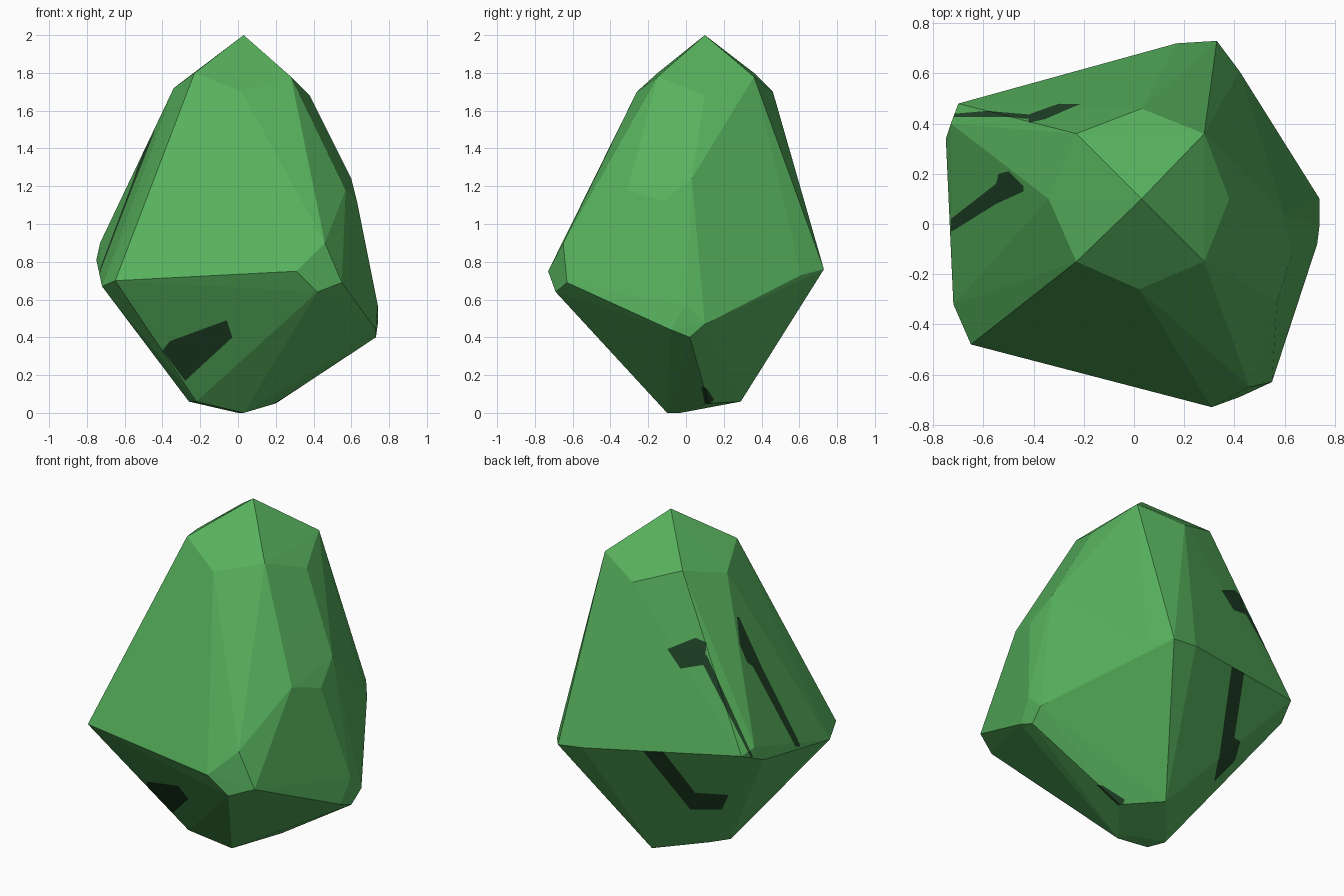
import bpy, bmesh, math
from mathutils import Vector

if "Cube" in bpy.data.objects:
    bpy.data.objects.remove(bpy.data.objects["Cube"])

# ---- colours ----
def material(name, rgb):
    m = bpy.data.materials.new(name)
    m.diffuse_color = (*rgb, 1.0)
    m.use_nodes = True
    m.node_tree.nodes["Principled BSDF"].inputs["Base Color"].default_value = m.diffuse_color
    return m

green = material("green", (0.095, 0.44, 0.11))
dark = material("dark green", (0.016, 0.06, 0.021))

# ---- corner points of the faceted stone, by level ----
CROWN = [(0.03, 0.10, 2.0),
         (-0.23, -0.15, 1.80), (0.28, -0.15, 1.78), (0.28, 0.36, 1.78), (-0.23, 0.36, 1.80),
         (0.02, -0.26, 1.70), (0.38, 0.10, 1.68), (0.03, 0.46, 1.70), (-0.34, 0.10, 1.72)]
SHOULDER = [(0.63, -0.12, 1.12), (0.57, -0.31, 1.18), (0.60, 0.03, 1.24)]
GIRDLE = [(0.46, -0.65, 0.90), (0.31, -0.73, 0.75), (0.42, -0.69, 0.64), (0.55, -0.63, 0.69),
          (-0.65, -0.48, 0.70), (-0.72, -0.32, 0.67), (-0.75, 0.34, 0.81),
          (-0.73, 0.40, 0.90), (-0.70, 0.48, 0.87), (0.17, 0.72, 0.78), (0.33, 0.73, 0.76),
          (0.42, 0.61, 0.73), (0.74, 0.10, 0.47), (0.74, 0.0, 0.57),
          (0.73, 0.02, 0.40), (0.73, -0.08, 0.44)]
FOOT = [(0.03, -0.10, 0.0), (0.0, -0.03, 0.0), (-0.22, -0.15, 0.06), (-0.26, -0.05, 0.06),
        (-0.19, 0.05, 0.06), (0.02, 0.29, 0.06), (0.20, 0.12, 0.05)]

bm = bmesh.new()
for p in CROWN + SHOULDER + GIRDLE + FOOT:
    bm.verts.new(p)
bmesh.ops.convex_hull(bm, input=list(bm.verts))
bmesh.ops.delete(bm, geom=[v for v in bm.verts if not v.link_faces], context='VERTS')
bmesh.ops.dissolve_limit(bm, angle_limit=math.radians(0.5), verts=list(bm.verts), edges=list(bm.edges))
bmesh.ops.recalc_face_normals(bm, faces=list(bm.faces))

# ---- dark patches: convex outlines cut into the facets along a direction ----
def patch(yaw, elev, outline):
    y, e = math.radians(yaw), math.radians(elev)
    ahead = Vector((math.sin(y) * math.cos(e), math.cos(y) * math.cos(e), -math.sin(e)))
    right = Vector((math.cos(y), -math.sin(y), 0))
    up = right.cross(ahead)
    pts = [right * a + up * b for a, b in outline]
    mid = sum(pts, Vector()) / len(pts)
    bm.normal_update()
    inside = [f for f in bm.faces if f.normal.dot(ahead) < -0.01]
    for a, b in zip(pts, pts[1:] + pts[:1]):
        n = ahead.cross(b - a).normalized()
        if n.dot(mid - a) < 0:
            n = -n
        geom = set(inside)
        for f in inside:
            geom.update(f.verts)
            geom.update(f.edges)
        if not geom:
            return
        cut = bmesh.ops.bisect_plane(bm, geom=list(geom), dist=1e-5, plane_co=a, plane_no=n)
        inside = [f for f in cut['geom'] if isinstance(f, bmesh.types.BMFace)
                  and n.dot(f.calc_center_median() - a) > 0]
    for f in inside:
        f.material_index = 1

FRONT, RIGHT, TOP, BACK_LEFT = (0, 0), (-90, 0), (0, 90), (145, 25)
# front patch
patch(*FRONT, [(-0.40, 0.33), (-0.36, 0.38), (-0.06, 0.49), (-0.03, 0.40), (-0.28, 0.17)])
# small right foot patch
patch(*RIGHT, [(0.08, 0.14), (0.11, 0.13), (0.15, 0.07), (0.13, 0.05), (0.10, 0.05)])
# left streak: tail and head
patch(*TOP, [(-0.73, -0.03), (-0.71, -0.02), (-0.55, 0.08), (-0.55, 0.16), (-0.73, 0.02)])
patch(*TOP, [(-0.55, 0.08), (-0.44, 0.13), (-0.44, 0.15), (-0.50, 0.21), (-0.54, 0.20), (-0.55, 0.16)])
# back left streak: head and thin tail
patch(*BACK_LEFT, [(-0.10, 1.03), (0.05, 1.09), (0.11, 1.065), (0.10, 0.945), (-0.03, 0.925)])
patch(*BACK_LEFT, [(0.085, 0.96), (0.11, 1.0), (0.36, 0.45), (0.35, 0.445)])
# lower back hook
patch(*BACK_LEFT, [(-0.23, 0.48), (-0.125, 0.48), (0.05, 0.256), (0.024, 0.166)])
patch(*BACK_LEFT, [(0.05, 0.256), (0.23, 0.245), (0.193, 0.166), (0.024, 0.166)])

# ---- object ----
mesh = bpy.data.meshes.new("faceted_stone")
bm.to_mesh(mesh)
bm.free()
mesh.materials.append(green)
mesh.materials.append(dark)
stone = bpy.data.objects.new("faceted_stone", mesh)
bpy.context.collection.objects.link(stone)
